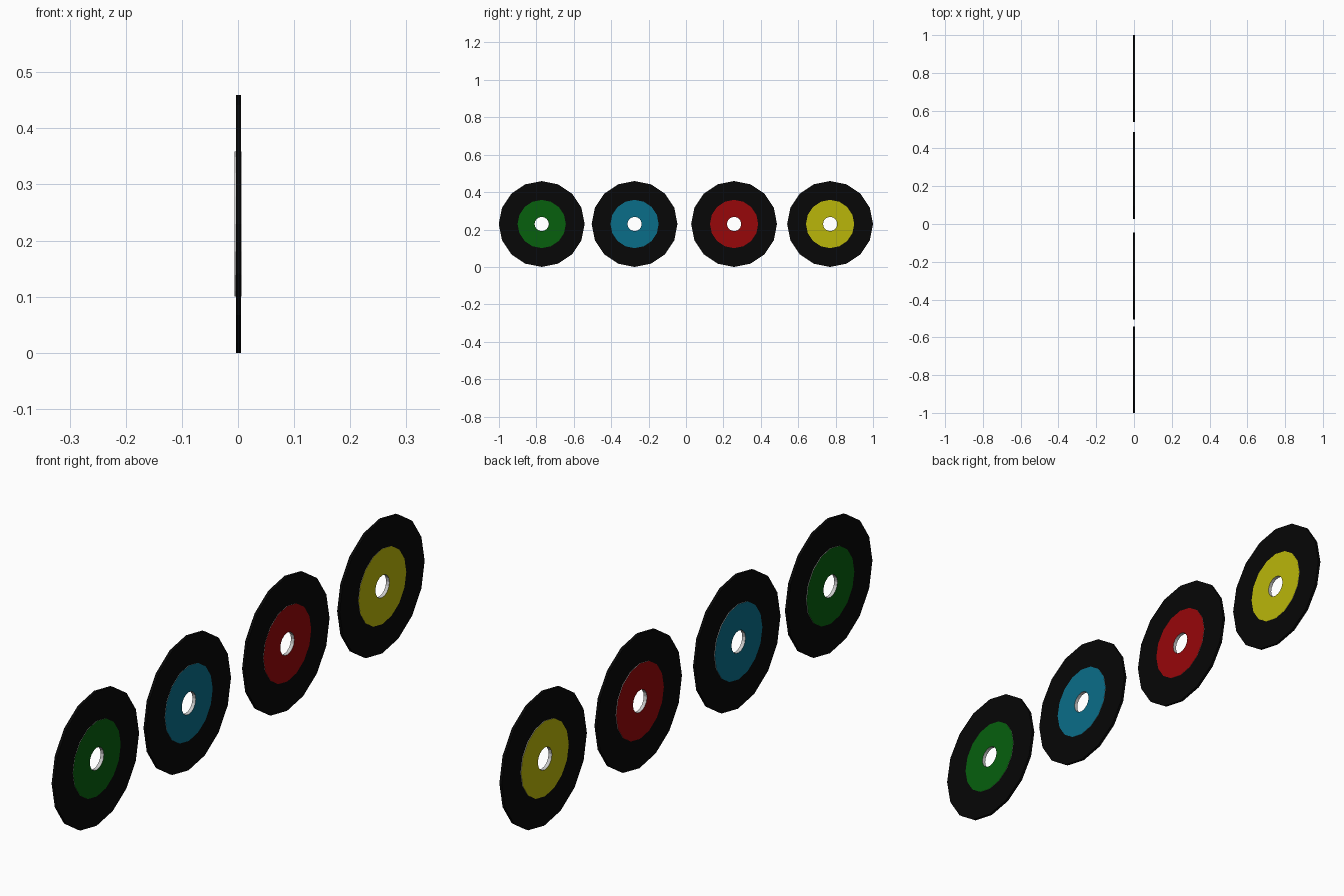
import bpy, bmesh
from math import sin, cos, pi

if "Cube" in bpy.data.objects:
    bpy.data.objects.remove(bpy.data.objects["Cube"])

SIDES = 16
RADIUS = 0.2295


def material(name, rgb):
    m = bpy.data.materials.new(name)
    m.diffuse_color = (*rgb, 1)
    m.use_nodes = True
    m.node_tree.nodes["Principled BSDF"].inputs["Base Color"].default_value = m.diffuse_color
    return m


def ring(name, y, outer, inner, x0, x1, face_mat, edge_mat):
    """Flat washer in the YZ plane, facing +-X, with its own edge colour."""
    bm = bmesh.new()
    loops = []
    for r, x in ((outer, x0), (outer, x1), (inner, x1), (inner, x0)):
        loops.append([bm.verts.new((x, r * sin(2 * pi * i / SIDES), r * cos(2 * pi * i / SIDES)))
                      for i in range(SIDES)])
    for k, (a, b) in enumerate(zip(loops, loops[1:] + loops[:1])):
        for i in range(SIDES):
            j = (i + 1) % SIDES
            face = bm.faces.new((a[i], a[j], b[j], b[i]))
            face.material_index = 1 if k % 2 == 0 else 0
    bmesh.ops.recalc_face_normals(bm, faces=bm.faces)
    me = bpy.data.meshes.new(name)
    bm.to_mesh(me)
    bm.free()
    me.materials.append(face_mat)
    me.materials.append(edge_mat)
    ob = bpy.data.objects.new(name, me)
    ob.location = (0, y, RADIUS)
    bpy.context.collection.objects.link(ob)


black = material("black_vinyl", (0.002, 0.002, 0.002))
paper = material("label_paper_edge", (0.6, 0.6, 0.6))
records = [("green", -0.7715, (0.002, 0.115, 0.004)), ("blue", -0.275, (0.003, 0.155, 0.25)),
           ("red", 0.257, (0.31, 0.002, 0.003)), ("yellow", 0.7705, (0.49, 0.47, 0.003))]

for colour, y, rgb in records:
    # black disc and its coloured centre label
    ring(colour + "_record_disc", y, RADIUS, 0.126, -0.004, 0.0055, black, black)
    ring(colour + "_record_label", y, 0.129, 0.038, -0.006, 0.0065,
         material(colour + "_label", rgb), paper)
